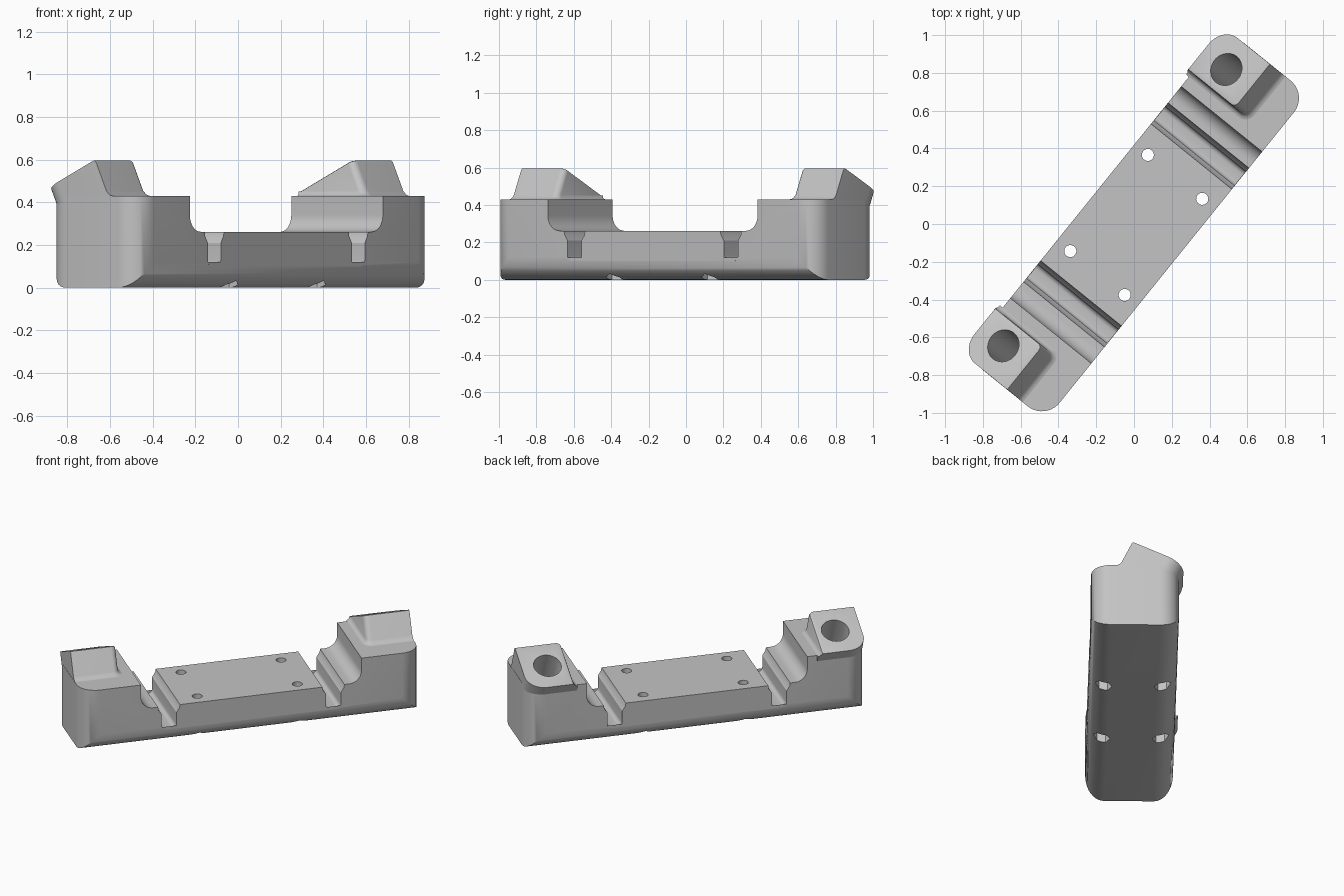
import bpy, bmesh, math
from mathutils import Matrix, Vector

old = bpy.data.objects.get("Cube")
if old:
    bpy.data.objects.remove(old, do_unlink=True)

L, W = 1.108, 0.2755            # half length, half width
FLOOR, TOP, RIDGE = 0.262, 0.43, 0.6
TILT = math.radians(25)
PLACE = Matrix.Translation((0.012, -0.005, 0)) @ Matrix.Rotation(math.radians(51.1), 4, 'Z')

grey = bpy.data.materials.new("plain_grey")
grey.use_nodes = True
colour = (0.55, 0.55, 0.55, 1)
grey.diffuse_color = colour
grey.node_tree.nodes["Principled BSDF"].inputs["Base Color"].default_value = colour


def make(name, bm):
    bmesh.ops.recalc_face_normals(bm, faces=bm.faces)
    mesh = bpy.data.meshes.new(name)
    bm.to_mesh(mesh)
    bm.free()
    ob = bpy.data.objects.new(name, mesh)
    bpy.context.collection.objects.link(ob)
    mesh.materials.append(grey)
    return ob


def arc(cx, cy, r, a0, a1, n=8):
    angles = [math.radians(a0 + (a1 - a0) * i / n) for i in range(n + 1)]
    return [(cx + r * math.cos(a), cy + r * math.sin(a)) for a in angles]


def loft(bm, rings):
    rows = [[bm.verts.new(p) for p in ring] for ring in rings]
    for a, b in zip(rows, rows[1:]):
        for i in range(len(a)):
            j = (i + 1) % len(a)
            bm.faces.new((a[i], a[j], b[j], b[i]))
    bm.faces.new(rows[0])
    bm.faces.new(rows[-1])


def cut(targets, cutter):
    cutter.hide_render = True
    for ob in targets:
        mod = ob.modifiers.new("cut", 'BOOLEAN')
        mod.operation, mod.solver, mod.object = 'DIFFERENCE', 'EXACT', cutter
        bpy.context.view_layer.objects.active = ob
        bpy.ops.object.modifier_apply(modifier=mod.name)
    bpy.data.objects.remove(cutter, do_unlink=True)


def cylinders(name, sides, r, depth, places):
    bm = bmesh.new()
    for m in places:
        bmesh.ops.create_cone(bm, cap_ends=True, segments=sides, radius1=r,
                              radius2=r, depth=depth, matrix=m)
    return make(name, bm)


# Bar: side profile with cross channels and filleted steps, extruded across
C = 0.537
half = [(C - 0.072, FLOOR), (C - 0.068, 0.24), (C - 0.048, 0.21)]
half += arc(C - 0.02, 0.128, 0.028, 180, 270, 5) + arc(C + 0.02, 0.128, 0.028, 270, 360, 5)
half += [(C + 0.048, 0.21), (C + 0.068, 0.24), (C + 0.072, FLOOR)]
half += arc(0.64, FLOOR + 0.08, 0.08, 270, 360) + [(0.72, TOP), (L, TOP), (L, 0)]
profile = half + [(-x, z) for x, z in reversed(half)]
bm = bmesh.new()
loft(bm, [[(x, y, z) for x, z in profile] for y in (-W, W)])
corners = [e for e in bm.edges if all(abs(v.co.x) > L - 0.001 for v in e.verts)
           and abs(e.verts[0].co.y - e.verts[1].co.y) < 0.001]
bmesh.ops.bevel(bm, geom=corners, offset=0.12, segments=10, profile=0.5, affect='EDGES')
bar = make("bar_body", bm)


# Tilted end blocks: the raised ridge runs along the bar, the face slopes to +y
AXIS = Vector((0, math.sin(TILT), math.cos(TILT)))
PEAK = Vector((0, -0.0175, RIDGE))


def footprint(f):
    """Outline at bar-top height, widened by f on the inner and ridge sides."""
    u0, v0, v1 = 0.81 - f, -0.097 - f, 0.294
    r = 0.035 + f
    return ([(L - 0.001, v0)] + arc(L - 0.121, v1 - 0.12, 0.12, 0, 90, 10)
            + [(u0, v1)] + arc(u0 + r, v0 + r, r, 180, 270, 8))


def end_block(name, side):
    rings = []
    steps = [(-0.1, 0.025, 0), (0, 0.025, 0), (0.003, 0.015, 0), (0.01, 0.007, 0),
             (0.026, 0, 0), (1, 0, 0.014), (1, -0.004, 0.004), (1, -0.014, 0)]
    for t, f, below in steps:
        ring = []
        for u, v in footprint(f):
            p = Vector((u, v, TOP))
            reach = (PEAK - p).dot(AXIS) - below
            p += AXIS * min(t, reach)
            ring.append((p.x * side, p.y, p.z))
        rings.append(ring)
    bm = bmesh.new()
    loft(bm, rings)
    return make(name, bm)


blocks = [end_block("right_end_block", -1), end_block("left_end_block", 1)]

# Blind bores square to the sloping faces
bores = []
for s in (-1, 1):
    mouth = Vector((s * 0.94, 0.146, RIDGE - (0.146 + 0.0175) * math.tan(TILT)))
    bores.append(Matrix.Translation(mouth - AXIS * 0.13) @ Matrix.Rotation(-TILT, 4, 'X'))
cut([bar] + blocks, cylinders("bore_cutter", 40, 0.088, 0.5, bores))

# Screw holes with hexagonal nut pockets underneath
spots = [(x, y) for x in (-0.327, 0.327) for y in (-0.185, 0.185)]
cut([bar], cylinders("screw_cutter", 24, 0.032, 1,
                     [Matrix.Translation((x, y, 0.2)) for x, y in spots]))
cut([bar], cylinders("nut_cutter", 6, 0.053, 0.2,
                     [Matrix.Translation((x, y, 0)) for x, y in spots]))

# Turn into place and shade
for ob in [bar] + blocks:
    ob.data.transform(PLACE)
    bpy.ops.object.select_all(action='DESELECT')
    ob.select_set(True)
    bpy.context.view_layer.objects.active = ob
    bpy.ops.object.shade_smooth_by_angle(angle=math.radians(32))
